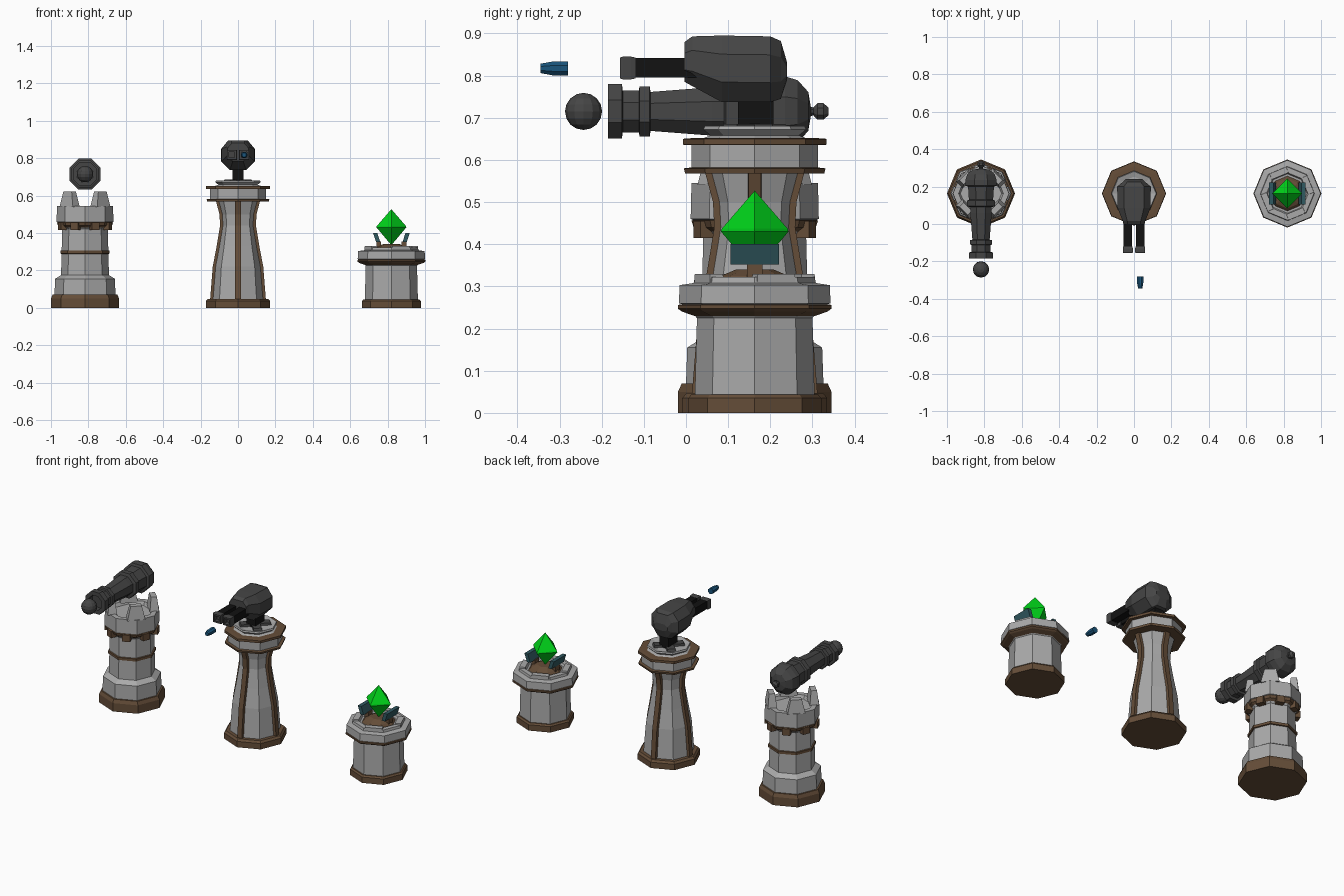
import bpy, bmesh
from math import sin, cos, pi
from mathutils import Matrix, Vector

if "Cube" in bpy.data.objects:
    bpy.data.objects.remove(bpy.data.objects["Cube"])

CY = 0.163
XS = (-0.818, 0.0, 0.82)


def mat(name, c):
    m = bpy.data.materials.new(name)
    m.diffuse_color = (*c, 1)
    m.use_nodes = True
    m.node_tree.nodes["Principled BSDF"].inputs["Base Color"].default_value = m.diffuse_color
    return m


STONE = mat("stone", (0.40, 0.40, 0.40))
BROWN = mat("brown", (0.13, 0.075, 0.04))
DARK = mat("dark_metal", (0.06, 0.06, 0.06))
BLACK = mat("black", (0.006, 0.006, 0.006))
GREEN = mat("green", (0.0, 0.65, 0.01))
TEAL = mat("teal", (0.03, 0.10, 0.12))
BLUE = mat("blue", (0.01, 0.09, 0.2))


def finish(bm, name, m):
    bmesh.ops.remove_doubles(bm, verts=bm.verts, dist=1e-5)
    bmesh.ops.recalc_face_normals(bm, faces=bm.faces)
    me = bpy.data.meshes.new(name)
    bm.to_mesh(me)
    bm.free()
    me.materials.append(m)
    ob = bpy.data.objects.new(name, me)
    bpy.context.collection.objects.link(ob)
    return ob


def loft(name, rings, m):
    """Skin equal-length rings of points and cap both ends."""
    bm = bmesh.new()
    vs = [[bm.verts.new(p) for p in r] for r in rings]
    n = len(rings[0])
    for a, b in zip(vs, vs[1:]):
        for i in range(n):
            j = (i + 1) % n
            bm.faces.new((a[i], a[j], b[j], b[i]))
    bm.faces.new(vs[0])
    bm.faces.new(vs[-1])
    return finish(bm, name, m)


def lathe(name, center, prof, m, n=8, axis='z', phase=0.0):
    """prof: (radius, position along axis) pairs."""
    c = Vector(center)
    rings = []
    for r, t in prof:
        r = max(r, 1e-4)
        ring = []
        for i in range(n):
            a = phase + 2 * pi * i / n
            u, v = r * cos(a), r * sin(a)
            ring.append(c + Vector((u, v, t) if axis == 'z' else (u, t, v)))
        rings.append(ring)
    return loft(name, rings, m)


def block(name, lo, hi, m, top=1.0, spin=0.0, pivot=(0, 0, 0)):
    """Box (top face scaled by top), spun about z and moved to pivot."""
    cx, cy = (lo[0] + hi[0]) / 2, (lo[1] + hi[1]) / 2
    hx, hy = (hi[0] - lo[0]) / 2, (hi[1] - lo[1]) / 2
    M = Matrix.Translation(pivot) @ Matrix.Rotation(spin, 4, 'Z')
    rings = [[M @ Vector((cx + sx * hx * s, cy + sy * hy * s, z))
              for sx, sy in ((-1, -1), (1, -1), (1, 1), (-1, 1))]
             for s, z in ((1, lo[2]), (top, hi[2]))]
    return loft(name, rings, m)


# Cannon tower: masonry
c = (XS[0], CY, 0)
lathe("cannon_base", c, [(.182, 0), (.182, .05), (.173, .07)], BROWN)
lathe("cannon_shaft", c, [(.163, .07), (.16, .155), (.128, .175), (.122, .42), (.145, .45)], STONE)
lathe("cannon_band", c, [(.125, .288), (.132, .29), (.132, .305), (.125, .307)], BROWN)
lathe("cannon_corbel", c, [(.122, .425), (.145, .44), (.15, .456), (.14, .46)], BROWN)
lathe("cannon_parapet", c, [(.14, .455), (.152, .46), (.15, .545), (.12, .545), (.11, .525)], STONE)
for i in range(8):
    block("corbel_block", (.115, -.022, .415), (.148, .022, .455), BROWN, 1, pi / 8 + i * pi / 4, c)
for i in range(4):
    block("merlon", (.09, -.05, .54), (.142, .05, .622), STONE, .62, pi / 4 + i * pi / 2, c)

# Cannon barrel and ball
g = (XS[0], 0, .715)
lathe("cannon_barrel", g, [
    (.045, -.15), (.045, -.185), (.07, -.185), (.07, -.152), (.054, -.15), (.054, -.112),
    (.064, -.11), (.064, -.086), (.05, -.084), (.062, .06), (.062, .09), (.08, .095),
    (.08, .125), (.07, .13), (.075, .20), (.09, .205), (.09, .235), (.08, .265),
    (.05, .29), (.012, .296), (.01, .302), (.021, .312), (.021, .326), (.01, .338)],
    DARK, axis='y', phase=pi / 8)
bm = bmesh.new()
bmesh.ops.create_uvsphere(bm, u_segments=12, v_segments=8, radius=.044,
                          matrix=Matrix.Translation((XS[0], -.243, .715)))
finish(bm, "cannon_ball", DARK)

# Gun tower: waisted column with trims
c = (XS[1], CY, 0)
lathe("gun_base", c, [(.172, 0), (.172, .035), (.162, .047)], BROWN)
column = [(.140, .045), (.126, .22), (.105, .33), (.087, .44), (.09, .50), (.11, .575)]
lathe("gun_column", c, column, STONE)
for i in range(4):
    M = Matrix.Translation(c) @ Matrix.Rotation(i * pi / 2, 4, 'Z')
    loft("gun_trim", [[M @ Vector((r + d, w, z)) for d, w in
                       ((-.02, -.017), (.009, -.015), (.009, .015), (-.02, .017))]
                      for r, z in column], BROWN)
lathe("gun_lower_ring", c, [(.11, .568), (.165, .568), (.168, .58), (.15, .582)], BROWN)
lathe("gun_collar", c, [(.15, .575), (.15, .64)], STONE)
lathe("gun_upper_ring", c, [(.15, .635), (.17, .636), (.17, .65), (.145, .652)], BROWN)
lathe("gun_dish", c, [(.14, .645), (.105, .658), (.122, .672), (.118, .68), (.09, .672)], STONE)
for i in range(2):
    block("turret_foot", (-.09, -.025, .665), (.09, .025, .685), DARK, .9, pi / 4 + i * pi / 2, c)
block("turret_neck", (-.03, -.04, .67), (.03, .045, .76), BLACK, 1, 0, c)


# Turret head lofted front to back: y, half width, bottom, top
def section(y, w, z0, z1):
    h = z1 - z0
    pts = [(.5, 0), (1, .3), (1, .72), (.6, 1), (-.6, 1), (-1, .72), (-1, .3), (-.5, 0)]
    return [Vector((a * w, y, z0 + b * h)) for a, b in pts]


loft("turret_head", [section(*s) for s in (
    (-.003, .056, .785, .88), (.015, .06, .775, .893), (.085, .088, .737, .895),
    (.20, .09, .737, .893), (.225, .06, .745, .882), (.24, .045, .79, .83))], DARK)
for s in (-1, 1):
    x = s * .033
    block("gun_barrel", (x - .022, -.125, .795), (x + .022, .03, .842), BLACK)
    lathe("gun_muzzle", (x, 0, .818), [(.02, -.12), (.035, -.12), (.038, -.13), (.038, -.15),
          (.035, -.156), (.022, -.156), (.022, -.13)], DARK, 4, 'y', pi / 4)
lathe("bullet", (.033, 0, .817), [(.018, -.28), (.018, -.315), (.012, -.345)], BLUE, 8, 'y', pi / 8)

# Crystal tower: pedestal
c = (XS[2], CY, 0)
lathe("crystal_base", c, [(.158, 0), (.158, .035), (.15, .044)], BROWN)
lathe("crystal_shaft", c, [(.142, .04), (.137, .225), (.165, .255)], STONE)
lathe("crystal_band", c, [(.137, .228), (.172, .24), (.182, .247), (.182, .256), (.16, .26)], BROWN)
lathe("crystal_cap", c, [(.165, .255), (.18, .26), (.178, .303), (.145, .308),
      (.142, .322), (.112, .322), (.105, .31)], STONE)
for i in range(4):
    block("crystal_rim_stone", (.10, -.05, .305), (.135, .05, .33), STONE, .95, pi / 8 + i * pi / 2, c)
lathe("crystal_mound", c, [(.095, .308), (.08, .325), (.045, .34)], BROWN)

# Crystal and its two clamps
lathe("crystal", c, [(0, .335), (.08, .43), (.078, .437), (0, .527)], GREEN, 4)
for i in range(2):
    M = Matrix.Translation(c) @ Matrix.Rotation(i * pi, 4, 'Z')
    loft("crystal_clamp", [[M @ Vector((x, y, z)) for x, z in
                            ((.06, .352), (.082, .352), (.098, .40), (.075, .40))]
                           for y in (-.058, .058)], TEAL)
    block("clamp_foot", (.055, -.018, .315), (.08, .018, .355), BROWN, 1, i * pi, c)
